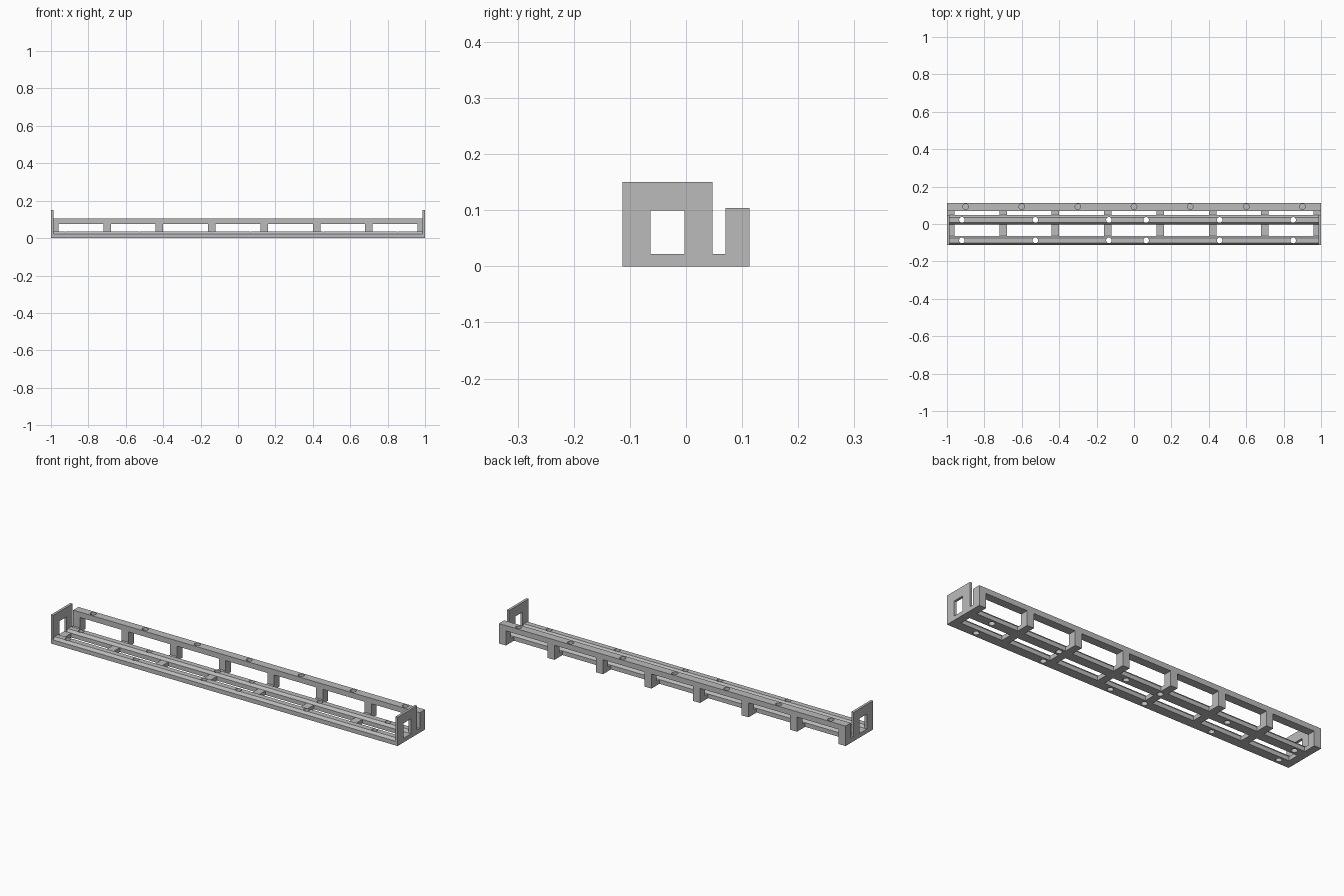
import bpy
import bmesh
from mathutils import Matrix

cube = bpy.data.objects.get("Cube")
if cube:
    bpy.data.objects.remove(cube, do_unlink=True)

grey = bpy.data.materials.new("plain_grey")
grey.use_nodes = True
grey.diffuse_color = (0.5, 0.5, 0.5, 1)
grey.node_tree.nodes["Principled BSDF"].inputs["Base Color"].default_value = (0.5, 0.5, 0.5, 1)


def finish(name, bm):
    bmesh.ops.recalc_face_normals(bm, faces=bm.faces)
    mesh = bpy.data.meshes.new(name)
    bm.to_mesh(mesh)
    bm.free()
    mesh.materials.append(grey)
    obj = bpy.data.objects.new(name, mesh)
    bpy.context.collection.objects.link(obj)
    return obj


def extrude_x(name, profile, x0, x1):
    """Sweep a (y, z) outline along x."""
    bm = bmesh.new()
    face = bm.faces.new([bm.verts.new((x0, y, z)) for y, z in profile])
    moved = bmesh.ops.extrude_face_region(bm, geom=[face])["geom"]
    bmesh.ops.translate(bm, vec=(x1 - x0, 0, 0),
                        verts=[v for v in moved if isinstance(v, bmesh.types.BMVert)])
    return finish(name, bm)


def box(name, x, y, z):
    return extrude_x(name, [(y[0], z[0]), (y[1], z[0]), (y[1], z[1]), (y[0], z[1])], *x)


def pegs(name, xs, y, z0, z1):
    """Row of upright cylinders used as a cutter."""
    bm = bmesh.new()
    for x in xs:
        bmesh.ops.create_cone(bm, cap_ends=True, segments=24, radius1=HOLE, radius2=HOLE,
                              depth=z1 - z0, matrix=Matrix.Translation((x, y, (z0 + z1) / 2)))
    return finish(name, bm)


def cut(target, cutter):
    mod = target.modifiers.new("cut", "BOOLEAN")
    mod.operation = "DIFFERENCE"
    mod.solver = "EXACT"
    mod.object = cutter
    bpy.context.view_layer.objects.active = target
    bpy.ops.object.modifier_apply(modifier=mod.name)
    bpy.data.objects.remove(cutter, do_unlink=True)


HOLE = 0.015
BASE = 0.022      # height of the base frame
PLATE = 0.987     # inner face of the end plates
FRONT, BACK = -0.113, 0.113
WALL = 0.07       # front of the rear wall
RAIL_W, RAIL_H, CHAMFER = 0.05, 0.035, 0.011

# Two lengthwise rails with chamfered upper edges and through holes
rail_holes = [start + 0.393 * i for start in (-0.92, 0.065) for i in range(3)]
rail_y = {"front_rail": FRONT, "middle_rail": -0.003}
for name, y in rail_y.items():
    e = y + RAIL_W
    rail = extrude_x(name, [(y, 0), (e, 0), (e, BASE), (e - CHAMFER, RAIL_H),
                            (y + CHAMFER, RAIL_H), (y, BASE)], -PLATE, PLATE)
    cut(rail, pegs(name + "_cutter", rail_holes, y + RAIL_W / 2, -0.02, 0.06))

# Cross struts and rear posts at an even spacing
for i in range(8):
    mid = -0.98 + 0.28 * i
    span = (mid - 0.02, mid + 0.02)
    inner = (max(span[0], -PLATE), min(span[1], PLATE))
    box(f"front_strut_{i + 1}", inner, (-0.063, -0.003), (0, BASE))
    box(f"rear_strut_{i + 1}", span, (0.047, WALL), (0, BASE))
    box(f"rear_post_{i + 1}", span, (WALL, BACK), (0, 0.076))

# Rear top beam with shallow round sockets
beam = box("rear_beam", (-1, 1), (WALL, BACK), (0.076, 0.104))
cut(beam, pegs("beam_cutter", [0.3 * i for i in range(-3, 4)], 0.093, 0.084, 0.12))

# End plates with a rectangular window
for side, s in (("left", 1), ("right", -1)):
    plate = box(side + "_end_plate", sorted((s * PLATE, s)), (FRONT, 0.047), (0, 0.15))
    cut(plate, box(side + "_window_cutter", sorted((s * 0.9, s * 1.1)),
                   (-0.063, -0.003), (BASE, 0.1)))
